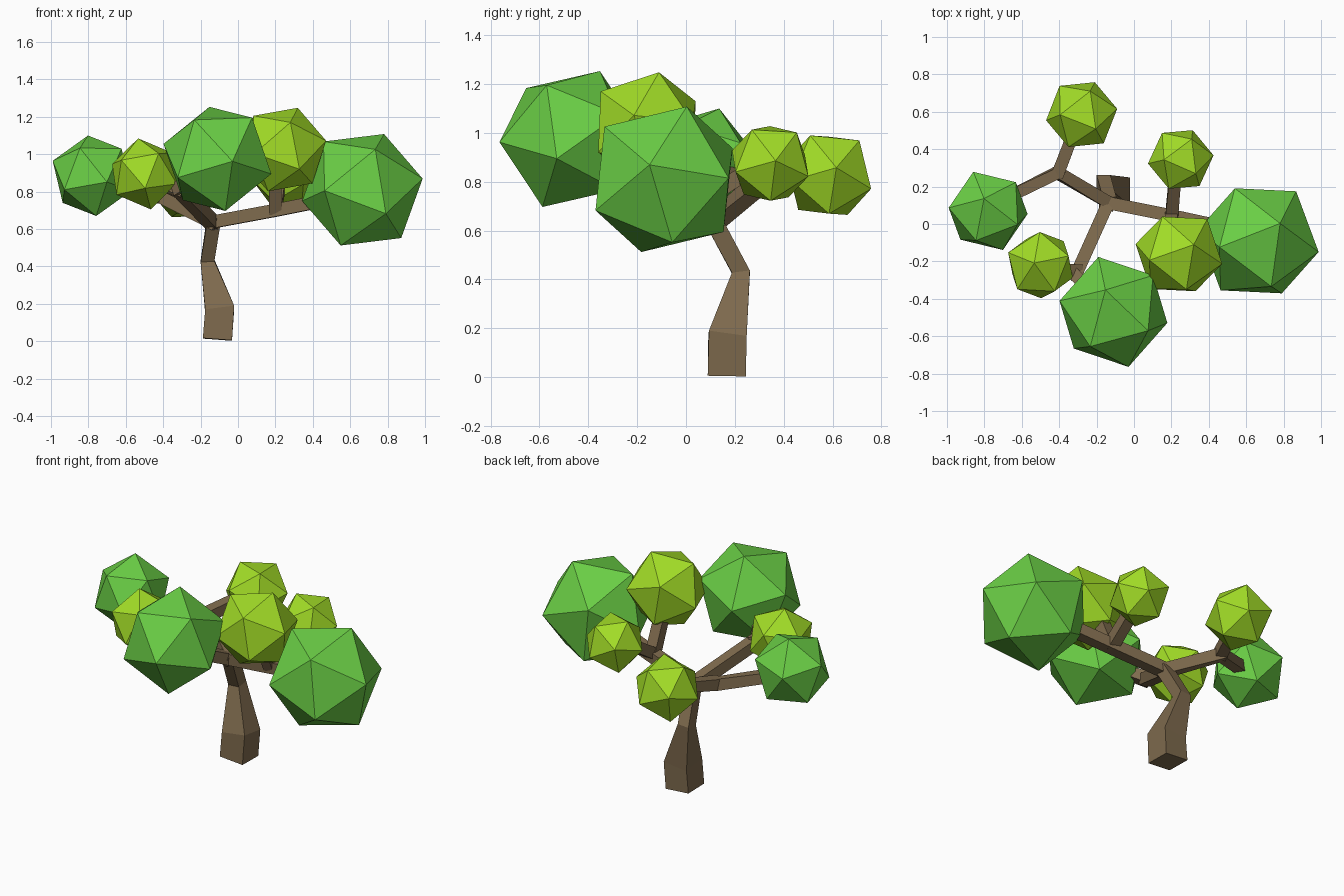
import bpy, bmesh
from mathutils import Vector, Matrix

if "Cube" in bpy.data.objects:
    bpy.data.objects.remove(bpy.data.objects["Cube"])


def material(name, rgb):
    m = bpy.data.materials.new(name)
    m.diffuse_color = (*rgb, 1)
    m.use_nodes = True
    m.node_tree.nodes["Principled BSDF"].inputs["Base Color"].default_value = m.diffuse_color
    return m


BARK = material("bark", (0.21, 0.145, 0.075))
GREEN = material("green_leaves", (0.145, 0.62, 0.06))
LIME = material("lime_leaves", (0.36, 0.72, 0.02))


def finish(bm, name, mat):
    bmesh.ops.recalc_face_normals(bm, faces=bm.faces)
    me = bpy.data.meshes.new(name)
    bm.to_mesh(me)
    bm.free()
    me.materials.append(mat)
    ob = bpy.data.objects.new(name, me)
    bpy.context.collection.objects.link(ob)
    return ob


def frame(a, b):
    """Orthonormal basis with z along a and x leaning towards b."""
    z = Vector(a).normalized()
    b = Vector(b)
    x = (b - z * b.dot(z)).normalized()
    return Matrix((x, z.cross(x), z)).transposed()


def leaf_ball(name, mat, centre, radius, d1, d2):
    """Icosahedron with one corner towards d1 and its neighbour towards d2."""
    bm = bmesh.new()
    bmesh.ops.create_icosphere(bm, subdivisions=1, radius=radius)
    top = max(bm.verts, key=lambda v: v.co.z)
    near = top.link_edges[0].other_vert(top)
    rot = frame(d1, d2) @ frame(top.co, near.co).transposed()
    bmesh.ops.transform(bm, matrix=Matrix.Translation(centre) @ rot.to_4x4(), verts=bm.verts)
    finish(bm, name, mat)


def limb(name, nodes, side):
    """Square tapered limb; nodes are (x, y, z, half width)."""
    bm = bmesh.new()
    pts = [Vector(n[:3]) for n in nodes]
    rings = []
    for i, p in enumerate(pts):
        a, b = pts[max(i - 1, 0)], pts[min(i + 1, len(pts) - 1)]
        m = frame(b - a, side)
        r = nodes[i][3]
        rings.append([bm.verts.new(p + m @ Vector((sx * r, sy * r, 0)))
                      for sx, sy in ((-1, -1), (1, -1), (1, 1), (-1, 1))])
    for lo, hi in zip(rings, rings[1:]):
        for k in range(4):
            bm.faces.new((lo[k], lo[(k + 1) % 4], hi[(k + 1) % 4], hi[k]))
    bm.faces.new(rings[0][::-1])
    bm.faces.new(rings[-1])
    finish(bm, name, BARK)


# Trunk and branches
limb("trunk", [(-.11, .167, .01, .078), (-.098, .17, .17, .078),
               (-.163, .225, .43, .037), (-.13, .11, .645, .036)], (1, 0, 0))
UP = (0, 0, 1)
limb("right_branch", [(-.15, .115, .635, .034), (.2, .045, .70, .034),
                      (.5, -.02, .76, .034)], UP)
limb("right_upper_twig", [(.2, .045, .69, .034), (.2, -.06, .93, .032)], (1, 0, 0))
limb("right_back_twig", [(.2, .03, .70, .034), (.22, .25, .84, .032)], (1, 0, 0))
limb("front_branch", [(-.13, .13, .625, .034), (-.31, -.27, .81, .034)], UP)
limb("front_left_twig", [(-.29, -.25, .80, .034), (-.45, -.24, .88, .03)], UP)
limb("front_right_twig", [(-.33, -.26, .81, .034), (-.18, -.4, .9, .03)], UP)
limb("left_branch", [(-.11, .10, .625, .034), (-.41, .275, .77, .034),
                     (-.68, .14, .84, .032)], UP)
limb("back_twig", [(-.41, .26, .77, .034), (-.33, .47, .81, .032)], UP)

# Foliage
leaf_ball("right_leaves", GREEN, (.665, -.09, .81), .333, (.325, -.06, .06), (.1, .09, .28))
leaf_ball("front_leaves", GREEN, (-.11, -.47, .975), .305, (-.04, .11, .26), (-.08, .29, .025))
leaf_ball("left_leaves", GREEN, (-.78, .07, .885), .226, (-.02, .06, .195), (-.22, .01, .06))
leaf_ball("front_left_leaves", LIME, (-.5, -.22, .895), .193, (-.03, .01, .17), (.15, .05, .12))
leaf_ball("upper_leaves", LIME, (.24, -.16, 1.025), .242, (.08, .05, .225), (.235, -.05, .06))
leaf_ball("back_right_leaves", LIME, (.25, .345, .875), .177, (.16, .02, .01), (.07, -.085, .15))
leaf_ball("back_leaves", LIME, (-.28, .585, .827), .195, (.185, .03, .03), (.06, -.085, .17))
